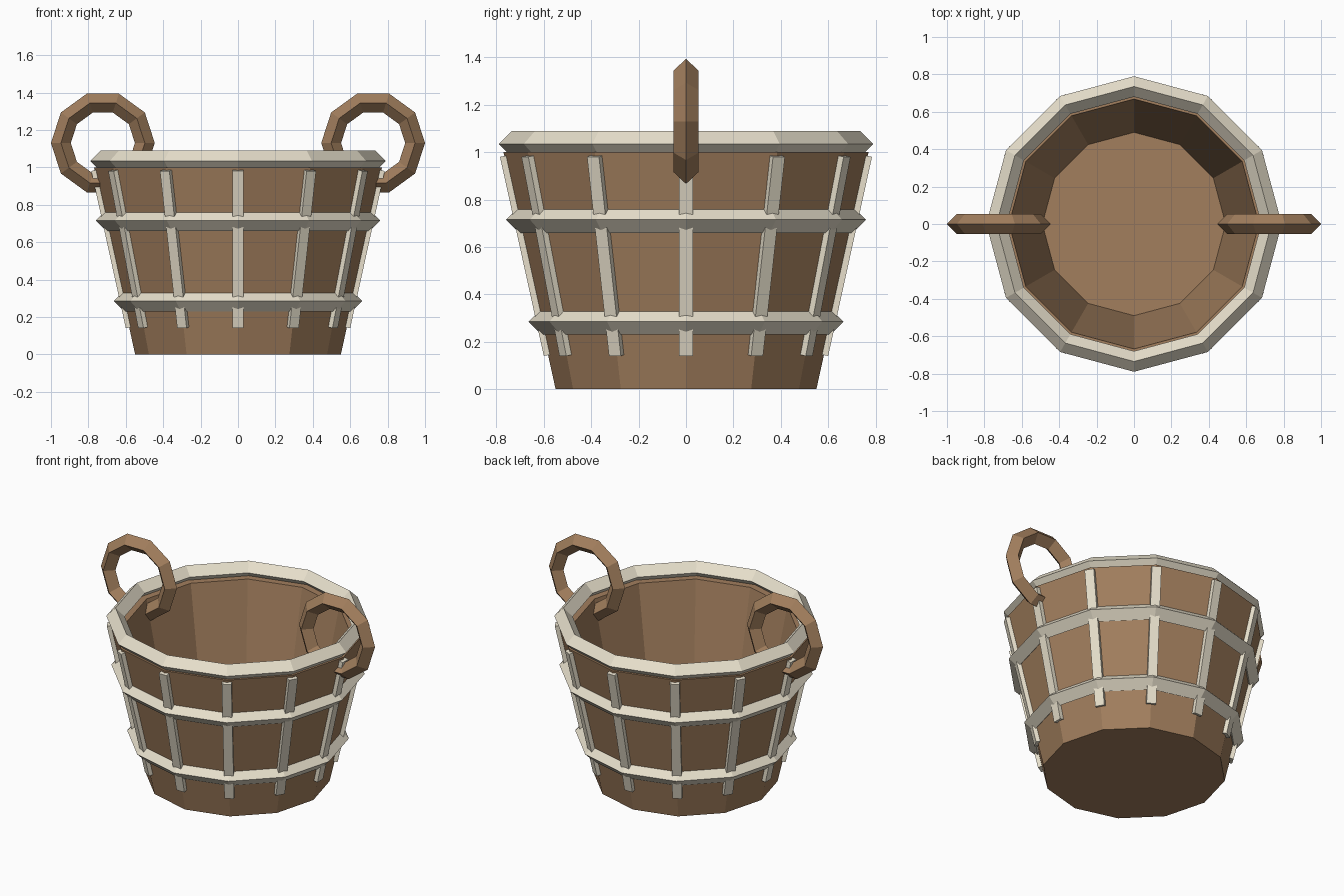
import bpy, bmesh, math
from mathutils import Matrix, Vector

if "Cube" in bpy.data.objects:
    bpy.data.objects.remove(bpy.data.objects["Cube"])

SIDES = 12


def material(name, rgb):
    m = bpy.data.materials.new(name)
    m.diffuse_color = (*rgb, 1)
    m.use_nodes = True
    m.node_tree.nodes["Principled BSDF"].inputs["Base Color"].default_value = m.diffuse_color
    return m


wood = material("wood", (0.36, 0.21, 0.11))
pale = material("pale_wood", (0.80, 0.74, 0.60))


def add_object(name, bm, mat):
    bmesh.ops.recalc_face_normals(bm, faces=bm.faces)
    mesh = bpy.data.meshes.new(name)
    bm.to_mesh(mesh)
    bm.free()
    mesh.materials.append(mat)
    ob = bpy.data.objects.new(name, mesh)
    bpy.context.collection.objects.link(ob)
    return ob


def ring(name, loc, major, minor, segments, mat, rot=(0, 0, 0)):
    # torus with a diamond cross-section
    bpy.ops.mesh.primitive_torus_add(
        location=loc, rotation=rot, major_radius=major, minor_radius=minor,
        major_segments=segments, minor_segments=4)
    ob = bpy.context.object
    ob.name = name
    ob.data.materials.append(mat)


def wall_radius(z):
    return 0.55 + 0.22 * z


# Bucket body: closed profile of (radius, height) rings with thick walls
bm = bmesh.new()
rings = []
for r, z in [(0.55, 0), (0.77, 1.0), (0.668, 1.0), (0.49, 0.12)]:
    rings.append([bm.verts.new((r * math.cos(a), r * math.sin(a), z))
                  for a in (math.tau * i / SIDES for i in range(SIDES))])
for lo, hi in zip(rings, rings[1:]):
    for i in range(SIDES):
        j = (i + 1) % SIDES
        bm.faces.new((lo[i], lo[j], hi[j], hi[i]))
bm.faces.new(rings[0])
bm.faces.new(rings[-1])
add_object("bucket_body", bm, wood)

# Rim and two hoops
ring("rim", (0, 0, 1.035), 0.735, 0.055, SIDES, pale)
ring("upper_hoop", (0, 0, 0.715), 0.705, 0.055, SIDES, pale)
ring("lower_hoop", (0, 0, 0.285), 0.61, 0.055, SIDES, pale)

# Slats leaning along each corner of the body
bottom, top = 0.14, 0.98
tilt = math.atan(0.22)
depth, width = 0.05, 0.058
length = (top - bottom) / math.cos(tilt)
mid = (bottom + top) / 2
for i in range(SIDES):
    bm = bmesh.new()
    bmesh.ops.create_cube(bm, size=1)
    # outer face sits just proud of the wall
    m = (Matrix.Rotation(math.tau * i / SIDES, 4, 'Z')
         @ Matrix.Translation((wall_radius(mid) + 0.019, 0, mid))
         @ Matrix.Rotation(tilt, 4, 'Y')
         @ Matrix.Translation((-depth / 2, 0, 0))
         @ Matrix.Diagonal((depth, width, length, 1)))
    bm.transform(m)
    add_object(f"slat_{i + 1}", bm, pale)

# Ring handles passing through the wall on both sides
for side, x in (("left", -1), ("right", 1)):
    ring(f"{side}_handle", (0.7225 * x, 0, 1.13), 0.2245, 0.053, 10, wood,
         (math.pi / 2, 0, 0))
